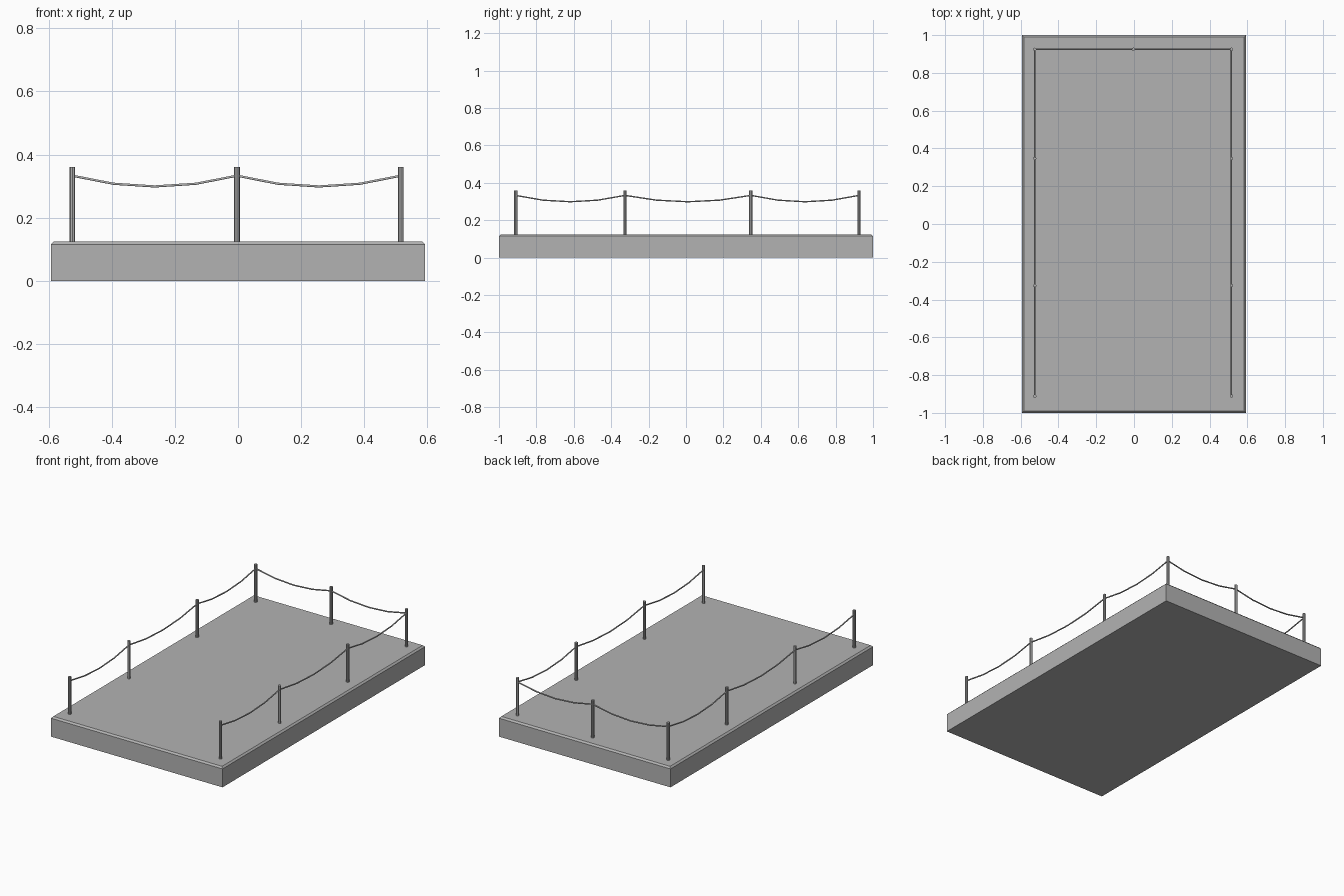
import bpy, bmesh
from mathutils import Vector

cube = bpy.data.objects.get("Cube")
if cube:
    bpy.data.objects.remove(cube, do_unlink=True)

# One grey for everything
grey = bpy.data.materials.new("plain_grey")
grey.use_nodes = True
colour = (0.45, 0.45, 0.45, 1)
grey.diffuse_color = colour
grey.node_tree.nodes["Principled BSDF"].inputs["Base Color"].default_value = colour

HALF_X, DECK_Z, TOP_Z, ROPE_Z, SAG = 0.593, 0.125, 0.36, 0.333, 0.034
POST_R, ROPE_R = 0.009, 0.004


def add_object(name, bm):
    mesh = bpy.data.meshes.new(name)
    bm.to_mesh(mesh)
    bm.free()
    mesh.materials.append(grey)
    obj = bpy.data.objects.new(name, mesh)
    bpy.context.collection.objects.link(obj)
    return obj


# Platform slab with a small chamfer round the top
bm = bmesh.new()
bmesh.ops.create_cube(bm, size=1)
for v in bm.verts:
    v.co = (v.co.x * 2 * HALF_X, v.co.y * 2, (v.co.z + 0.5) * DECK_Z)
rim = [e for e in bm.edges if all(v.co.z > 0.1 for v in e.verts)]
bmesh.ops.bevel(bm, geom=rim, offset=0.01, segments=1, affect='EDGES')
add_object("platform", bm)


def post(name, x, y):
    bm = bmesh.new()
    bmesh.ops.create_cone(bm, cap_ends=True, segments=8, radius1=POST_R,
                          radius2=POST_R, depth=TOP_Z - DECK_Z)
    bmesh.ops.translate(bm, verts=bm.verts, vec=(x, y, (TOP_Z + DECK_Z) / 2))
    add_object(name, bm)


def rope(name, a, b, steps=4):
    """Sagging rope swept along a parabola between two posts."""
    curve = bpy.data.curves.new(name, 'CURVE')
    curve.dimensions = '3D'
    curve.bevel_depth = ROPE_R
    curve.bevel_resolution = 1
    curve.use_fill_caps = True
    curve.materials.append(grey)
    spline = curve.splines.new('POLY')
    spline.points.add(steps)
    for i, p in enumerate(spline.points):
        t = i / steps
        x, y = Vector(a).lerp(Vector(b), t)
        p.co = (x, y, ROPE_Z - SAG * 4 * t * (1 - t), 1)
    bpy.context.collection.objects.link(bpy.data.objects.new(name, curve))


# Posts run up one side, across the back and down the other
left, middle, right = 0.516, -0.003, -0.525
rows = (-0.911, -0.326, 0.347, 0.925)
path = [(right, y) for y in rows] + [(middle, rows[-1])]
path += [(left, y) for y in reversed(rows)]
for i, (x, y) in enumerate(path):
    post(f"post_{i + 1}", x, y)
for i, (a, b) in enumerate(zip(path, path[1:])):
    rope(f"rope_{i + 1}", a, b)
